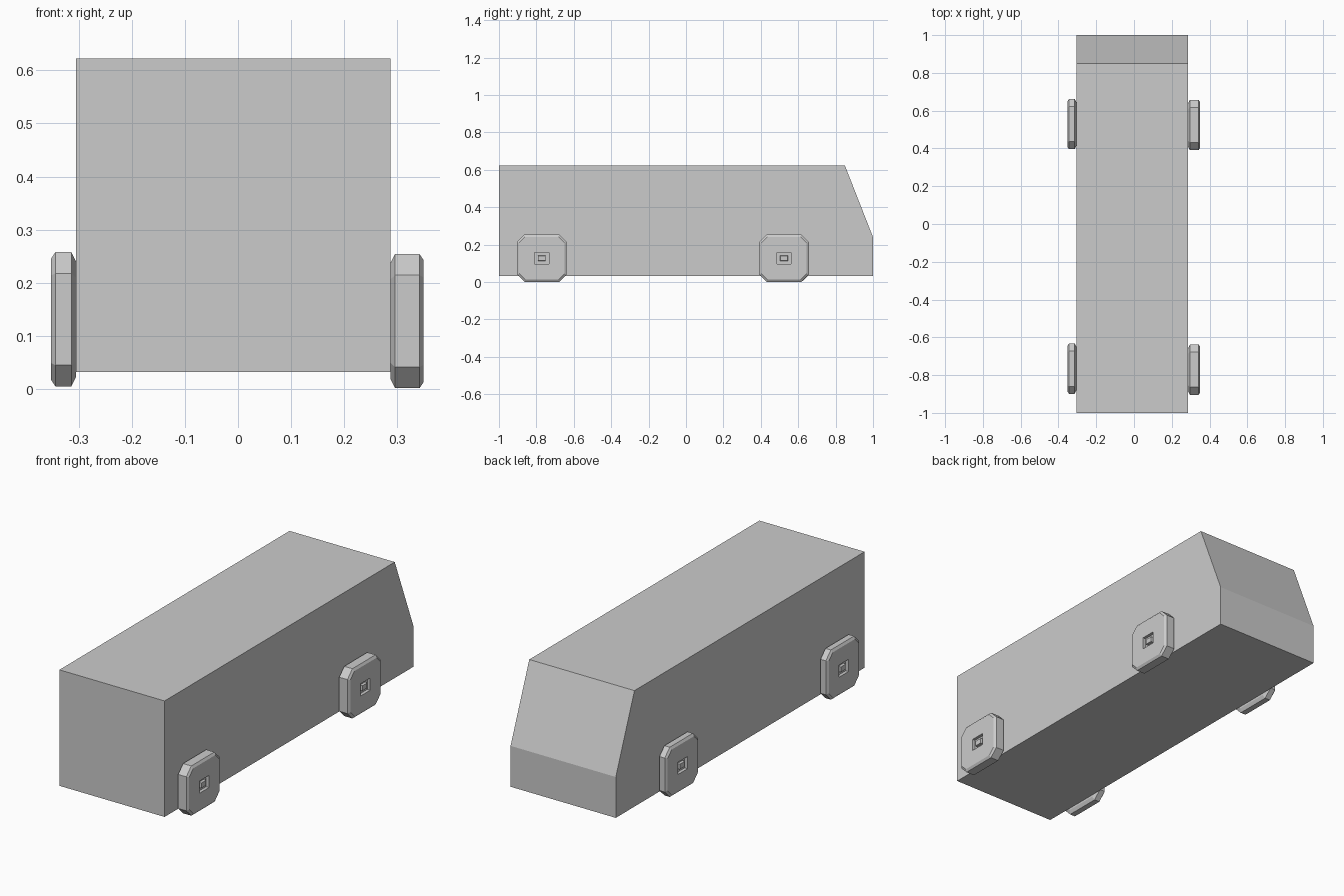
import bpy, bmesh

if "Cube" in bpy.data.objects:
    bpy.data.objects.remove(bpy.data.objects["Cube"])


def finish(name, bm):
    bmesh.ops.remove_doubles(bm, verts=bm.verts, dist=1e-5)
    bmesh.ops.recalc_face_normals(bm, faces=bm.faces)
    mesh = bpy.data.meshes.new(name)
    bm.to_mesh(mesh)
    bm.free()
    obj = bpy.data.objects.new(name, mesh)
    bpy.context.collection.objects.link(obj)
    return obj


def skin(bm, rings):
    """Join successive rings of points and close both ends."""
    loops = [[bm.verts.new(p) for p in ring] for ring in rings]
    for a, b in zip(loops, loops[1:]):
        for i in range(len(a)):
            j = (i + 1) % len(a)
            bm.faces.new((a[i], a[j], b[j], b[i]))
    bm.faces.new(loops[0])
    bm.faces.new(loops[-1])


def octagon(x, cy, cz, hy, hz, c):
    """Rectangle with corners cut by c; c = 0 gives a plain rectangle."""
    pts = [(hy, hz - c), (hy - c, hz), (c - hy, hz), (-hy, hz - c),
           (-hy, c - hz), (c - hy, -hz), (hy - c, -hz), (hy, c - hz)]
    return [(x, cy + y, cz + z) for y, z in pts]


# Van body with sloped windscreen end
profile = [(-1, 0.032), (1, 0.032), (1, 0.24), (0.85, 0.622), (-1, 0.622)]
bm = bmesh.new()
skin(bm, [[(x, y, z) for y, z in profile] for x in (-0.305, 0.287)])
finish("body", bm)


# Chunky wheel with chamfered rim, square hub recess and raised hub nut
def wheel(name, x_in, x_out, cy, cz):
    s = 1 if x_out > x_in else -1
    hy, hz = 0.133, 0.1265
    # x position, half width, half height, corner cut
    steps = [(x_in, hy - 0.018, hz - 0.018, 0.03),
             (x_in + s * 0.009, hy, hz, 0.04),
             (x_out - s * 0.008, hy, hz, 0.04),
             (x_out, hy - 0.012, hz - 0.012, 0.032),
             (x_out, 0.038, 0.031, 0),
             (x_out - s * 0.016, 0.038, 0.031, 0),
             (x_out - s * 0.016, 0.021, 0.014, 0),
             (x_out - s * 0.003, 0.019, 0.013, 0)]
    bm = bmesh.new()
    skin(bm, [octagon(x, cy, cz, a, b, c) for x, a, b, c in steps])
    finish(name, bm)


for end, y in (("front", -0.771), ("rear", 0.524)):
    wheel(end + "_wheel_right", 0.287, 0.35, y, 0.1275)
    wheel(end + "_wheel_left", -0.305, -0.352, y + 0.005, 0.131)
